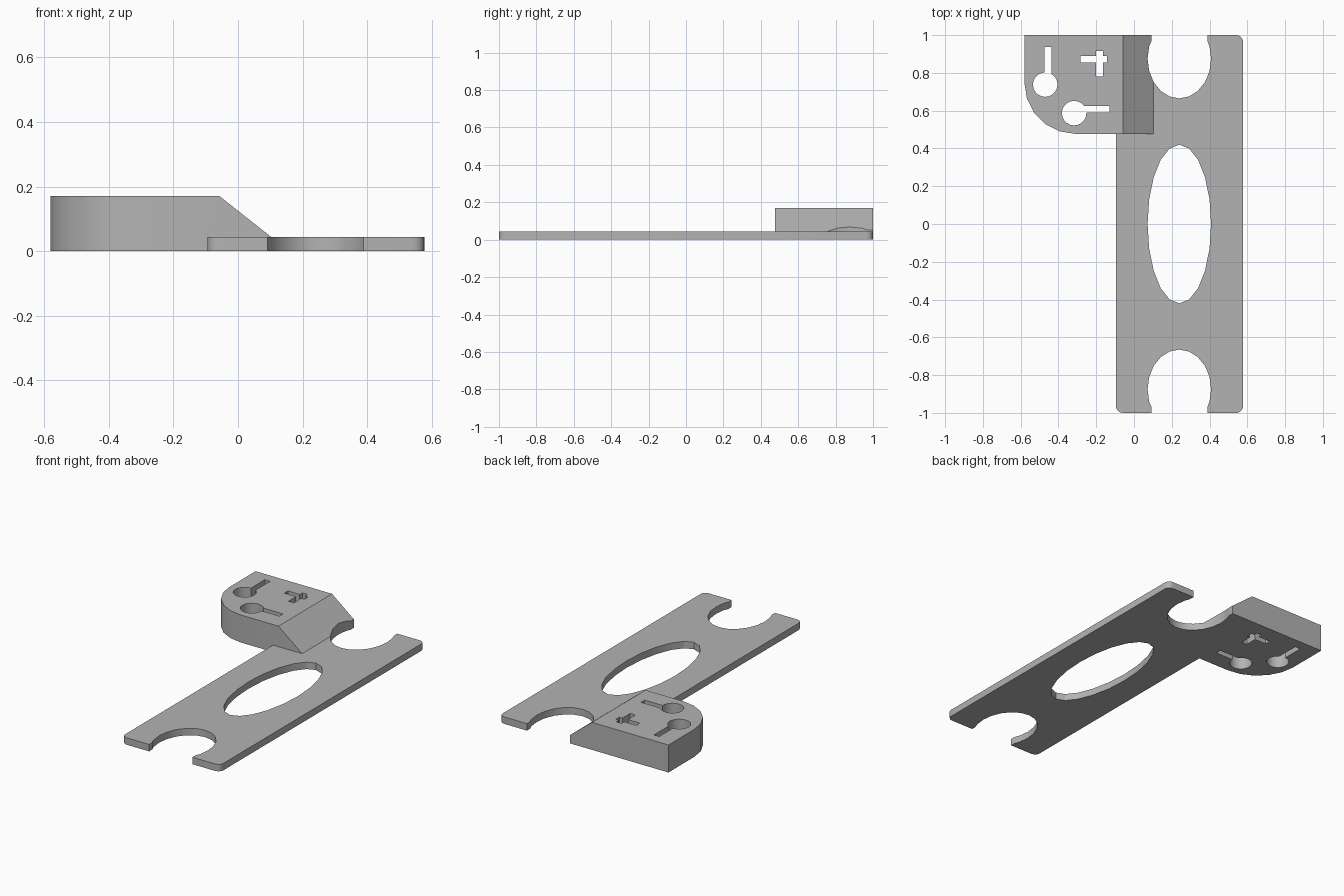
import bpy, bmesh, math
from mathutils import Vector

cube = bpy.data.objects.get("Cube")
if cube:
    bpy.data.objects.remove(cube, do_unlink=True)

PLATE_H, BLOCK_H = 0.043, 0.17

grey = bpy.data.materials.new("plain grey")
grey.use_nodes = True
colour = (0.45, 0.45, 0.45, 1)
grey.diffuse_color = colour
grey.node_tree.nodes["Principled BSDF"].inputs["Base Color"].default_value = colour


def arc(cx, cy, rx, ry, start, end, steps):
    """Points along an elliptical arc, in degrees."""
    angles = [math.radians(start + (end - start) * i / steps) for i in range(steps + 1)]
    return [(cx + rx * math.cos(a), cy + ry * math.sin(a)) for a in angles]


def prism(name, outline, z0, z1, slope=None):
    """Extrude a plan outline; optionally slice it with a sloping plane."""
    bm = bmesh.new()
    base = bm.faces.new([bm.verts.new((x, y, z0)) for x, y in outline])
    top = bmesh.ops.extrude_face_region(bm, geom=[base])["geom"]
    for v in top:
        if isinstance(v, bmesh.types.BMVert):
            v.co.z = z1
    if slope:
        bmesh.ops.bisect_plane(bm, geom=bm.verts[:] + bm.edges[:] + bm.faces[:],
                               plane_co=slope[0], plane_no=slope[1], clear_outer=True)
        bmesh.ops.holes_fill(bm, edges=[e for e in bm.edges if e.is_boundary])
    bmesh.ops.recalc_face_normals(bm, faces=bm.faces)
    mesh = bpy.data.meshes.new(name)
    bm.to_mesh(mesh)
    bm.free()
    mesh.materials.append(grey)
    obj = bpy.data.objects.new(name, mesh)
    bpy.context.collection.objects.link(obj)
    return obj


def box(x0, x1, y0, y1):
    return [(x0, y0), (x1, y0), (x1, y1), (x0, y1)]


def combine(target, other, operation):
    """Apply a boolean and remove the helper."""
    mod = target.modifiers.new("boolean", 'BOOLEAN')
    mod.operation, mod.solver, mod.object = operation, 'EXACT', other
    bpy.context.view_layer.objects.active = target
    bpy.ops.object.modifier_apply(modifier=mod.name)
    bpy.data.objects.remove(other, do_unlink=True)


# Long flat plate with small rounded corners
r, left, right = 0.035, -0.095, 0.577
outline = []
for cx, cy, start in ((right - r, 1 - r, 0), (left + r, 1 - r, 90),
                      (left + r, r - 1, 180), (right - r, r - 1, 270)):
    outline += arc(cx, cy, r, r, start, start + 90, 5)
plate = prism("slotted_plate", outline, 0, PLATE_H)

# Raised corner block with a round corner and a sloping inner side
outline = arc(-0.31, 0.747, 0.27, 0.27, 180, 270, 5) + [(0.13, 0.477), (0.13, 1), (-0.58, 1)]
slope_top, slope_foot = Vector((-0.057, 0, BLOCK_H)), Vector((0.104, 0, PLATE_H))
run = slope_foot - slope_top
block = prism("corner_block", outline, 0, BLOCK_H, (slope_top, Vector((-run.z, 0, run.x))))
combine(plate, block, 'UNION')

# Large central opening and the open notches at both ends
mid = 0.24
cuts = [arc(mid, 0, 0.168, 0.42, 0, 342, 19)]
for s in (-1, 1):
    cuts.append(arc(mid, s * 0.875, 0.168, 0.21, 0, 342, 19))
    cuts.append(box(mid - 0.148, mid + 0.148, *sorted((s * 0.9, s * 1.1))))

# Two keyholes and a cross-shaped hole through the block
cuts += [arc(-0.47, 0.738, 0.065, 0.065, 0, 342, 19), box(-0.473, -0.437, 0.76, 0.937),
         arc(-0.317, 0.587, 0.065, 0.065, 0, 342, 19), box(-0.30, -0.13, 0.589, 0.624),
         box(-0.201, -0.164, 0.78, 0.915), box(-0.282, -0.143, 0.854, 0.890)]
for cut in cuts:
    combine(plate, prism("cutter", cut, -0.1, 0.3), 'DIFFERENCE')

# Smooth curved walls, sharp edges
bpy.ops.object.select_all(action='DESELECT')
plate.select_set(True)
bpy.context.view_layer.objects.active = plate
bpy.ops.object.shade_smooth_by_angle(angle=math.radians(30))
